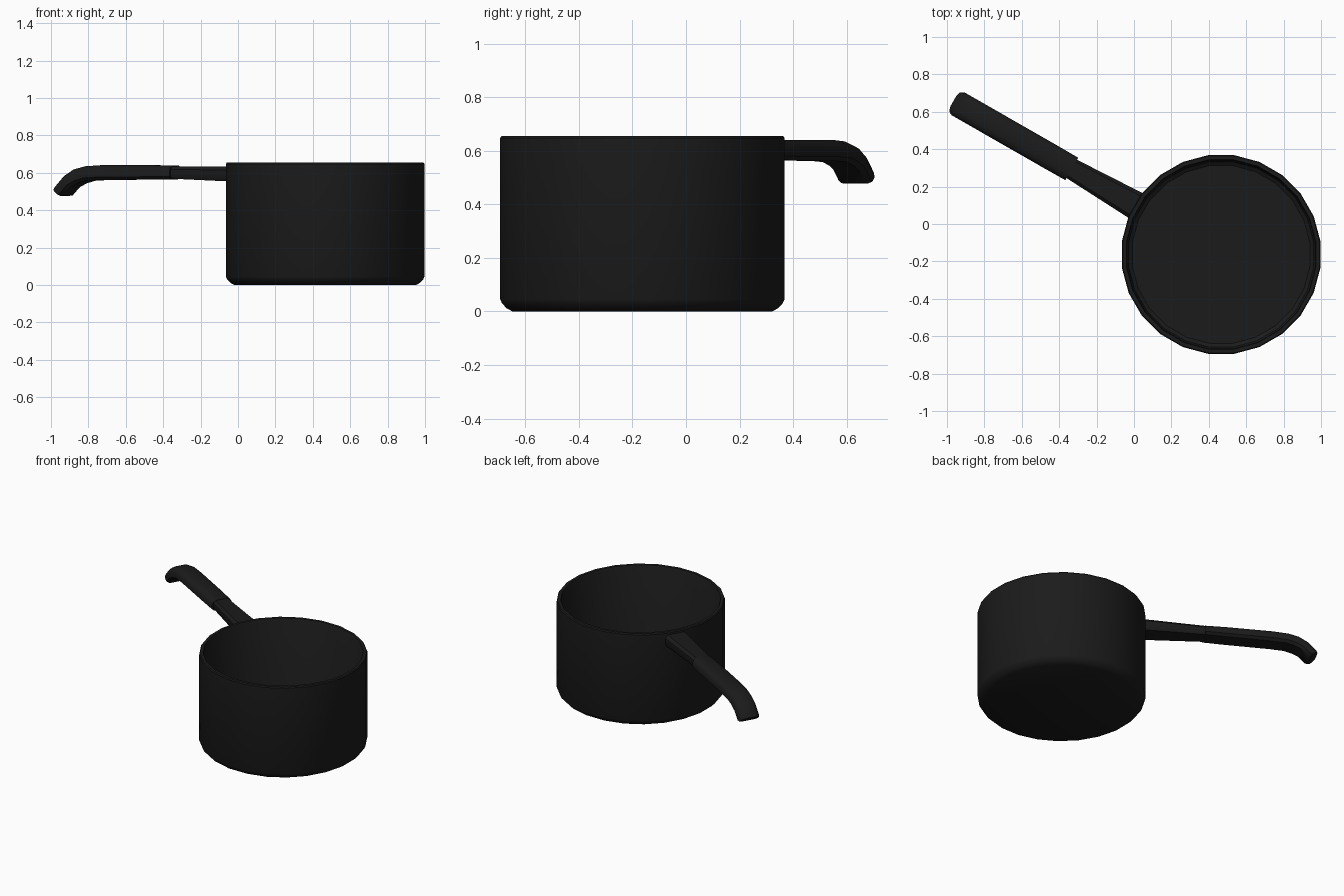
import bpy, bmesh, math
from mathutils import Matrix

if "Cube" in bpy.data.objects:
    bpy.data.objects.remove(bpy.data.objects["Cube"])

CENTRE = (0.466, -0.163, 0)
SIDES = 24
HANDLE_ANGLE = math.radians(150.2)

black = bpy.data.materials.new("black")
black.diffuse_color = (0.011, 0.011, 0.011, 1)
black.use_nodes = True
black.node_tree.nodes["Principled BSDF"].inputs["Base Color"].default_value = black.diffuse_color


def finish(bm, name, angle):
    bmesh.ops.recalc_face_normals(bm, faces=bm.faces)
    mesh = bpy.data.meshes.new(name)
    bm.to_mesh(mesh)
    bm.free()
    obj = bpy.data.objects.new(name, mesh)
    bpy.context.collection.objects.link(obj)
    mesh.materials.append(black)
    bpy.ops.object.select_all(action='DESELECT')
    obj.select_set(True)
    bpy.context.view_layer.objects.active = obj
    bpy.ops.object.shade_smooth_by_angle(angle=math.radians(angle))
    return obj


def skin(bm, rings):
    """Join successive rings with quads and cap both ends."""
    loops = [[bm.verts.new(p) for p in ring] for ring in rings]
    n = len(loops[0])
    for a, b in zip(loops, loops[1:]):
        for i in range(n):
            j = (i + 1) % n
            bm.faces.new((a[i], a[j], b[j], b[i]))
    bm.faces.new(loops[0])
    bm.faces.new(loops[-1])


def sweep(name, stations, section):
    """Station: top (u, z), bottom (u, z), width; u runs out from the pot axis."""
    bm = bmesh.new()
    skin(bm, [[(ub + (ut - ub) * t, s * w / 2, zb + (zt - zb) * t) for s, t in section]
              for ut, zt, ub, zb, w in stations])
    bm.transform(Matrix.Translation(CENTRE) @ Matrix.Rotation(HANDLE_ANGLE, 4, 'Z'))
    return finish(bm, name, 40)


# Pot: outside bottom, wall, rim, then down the inside
profile = [(0.485, 0), (0.507, 0.012), (0.524, 0.03), (0.531, 0.045), (0.531, 0.648),
           (0.526, 0.655), (0.507, 0.655), (0.503, 0.648), (0.503, 0.07),
           (0.495, 0.045), (0.475, 0.03)]
bm = bmesh.new()
rings = []
for r, z in profile:
    r /= math.cos(math.pi / SIDES)
    rings.append([(r * math.cos(a), r * math.sin(a), z) for a in
                  ((i + 0.5) * math.tau / SIDES for i in range(SIDES))])
skin(bm, rings)
bm.transform(Matrix.Translation(CENTRE))
finish(bm, "pot", 35)

# Neck: tapered bar joining the pot to the grip
neck_section = [(-0.85, 0), (0.85, 0), (1, 0.2), (1, 0.75), (0.75, 1), (-0.75, 1), (-1, 0.75), (-1, 0.2)]
sweep("handle_neck", [(0.515, 0.635, 0.515, 0.553, 0.154),
                      (0.60, 0.635, 0.60, 0.556, 0.145),
                      (0.95, 0.635, 0.95, 0.570, 0.11)], neck_section)

# Grip: rounded bar hooking downwards at the end
grip_section = [(-0.75, 0), (0.75, 0), (1, 0.2), (1, 0.6), (0.85, 0.85), (0.5, 1),
                (-0.5, 1), (-0.85, 0.85), (-1, 0.6), (-1, 0.2)]
sweep("handle_grip", [(0.92, 0.638, 0.92, 0.566, 0.138),
                      (1.05, 0.641, 1.05, 0.564, 0.14),
                      (1.36, 0.641, 1.36, 0.562, 0.14),
                      (1.46, 0.635, 1.445, 0.558, 0.14),
                      (1.53, 0.618, 1.495, 0.545, 0.14),
                      (1.59, 0.582, 1.54, 0.525, 0.14),
                      (1.645, 0.525, 1.585, 0.480, 0.14),
                      (1.650, 0.515, 1.605, 0.477, 0.13)], grip_section)
